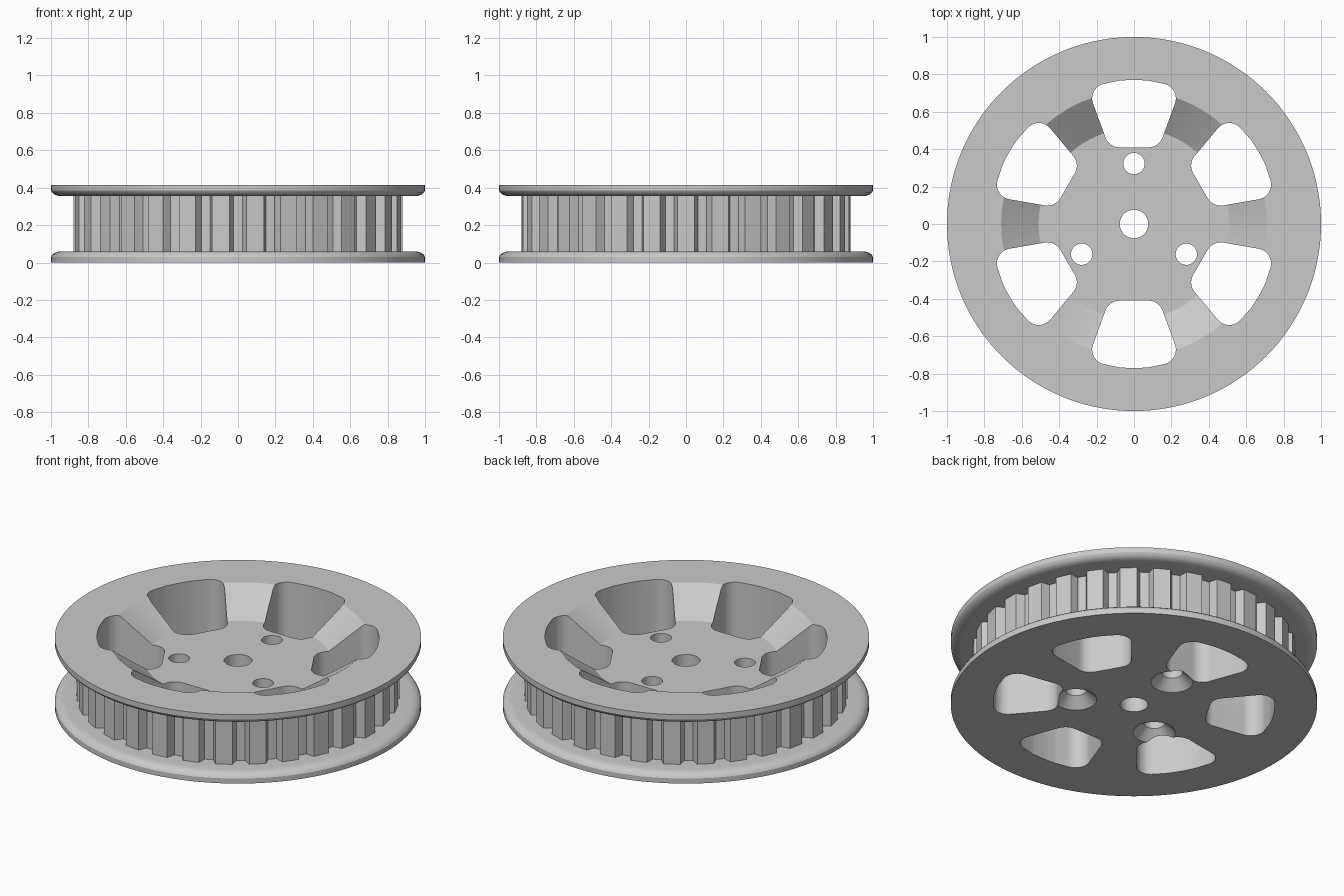
import bpy, bmesh
from math import radians, cos, sin, pi, tan
from mathutils import Vector, Matrix

cube = bpy.data.objects.get("Cube")
if cube:
    bpy.data.objects.remove(cube)

HEIGHT, FLANGE, FLOOR = 0.415, 0.06, 0.276
TEETH, TIP_R, ROOT_R, AXLE_R = 30, 0.88, 0.832, 0.076

metal = bpy.data.materials.new("grey metal")
metal.use_nodes = True
GREY = (0.59, 0.59, 0.59, 1)
metal.diffuse_color = GREY
metal.node_tree.nodes["Principled BSDF"].inputs["Base Color"].default_value = GREY


def make_object(name, bm):
    bmesh.ops.recalc_face_normals(bm, faces=bm.faces)
    mesh = bpy.data.meshes.new(name)
    bm.to_mesh(mesh)
    bm.free()
    mesh.materials.append(metal)
    ob = bpy.data.objects.new(name, mesh)
    bpy.context.collection.objects.link(ob)
    return ob


def lathe_ring(name, profile, steps):
    """Turn a closed (radius, z) profile around the z axis."""
    bm = bmesh.new()
    rings = []
    for i in range(steps):
        a = 2 * pi * i / steps
        rings.append([bm.verts.new((r * cos(a), r * sin(a), z)) for r, z in profile])
    for i in range(steps):
        here, there = rings[i - 1], rings[i]
        for j in range(len(profile)):
            bm.faces.new((here[j - 1], there[j - 1], there[j], here[j]))
    return make_object(name, bm)


def add_prism(bm, outline, z0, z1, angle):
    """Build an upright prism on a flat outline, turned about the z axis."""
    turn = Matrix.Rotation(angle, 3, "Z")
    low, high = [[bm.verts.new(turn @ Vector((x, y, z))) for x, y in outline]
                 for z in (z0, z1)]
    bm.faces.new(low[::-1])
    bm.faces.new(high)
    for j in range(len(outline)):
        bm.faces.new((low[j - 1], low[j], high[j], high[j - 1]))


def fillet(prev, corner, nxt, radius, steps=10):
    """Points of a round corner."""
    corner = Vector(corner)
    a = (Vector(prev) - corner).normalized()
    b = (Vector(nxt) - corner).normalized()
    half = a.angle(b) / 2
    middle = (a + b).normalized()
    centre = corner + middle * radius / sin(half)
    side = (a - b).normalized()
    sweep = pi / 2 - half
    points = []
    for i in range(steps + 1):
        t = sweep * (1 - 2 * i / steps)
        points.append(centre + (side * sin(t) - middle * cos(t)) * radius)
    return points


def cut(target, cutter):
    mod = target.modifiers.new("cut", "BOOLEAN")
    mod.object = cutter
    mod.operation = "DIFFERENCE"
    mod.solver = "EXACT"
    bpy.context.view_layer.objects.active = target
    bpy.ops.object.modifier_apply(modifier=mod.name)
    bpy.data.objects.remove(cutter)


def cut_cone(target, x, y, r0, r1, z0, z1):
    bm = bmesh.new()
    bmesh.ops.create_cone(bm, cap_ends=True, segments=48, radius1=r0, radius2=r1,
                          depth=z1 - z0,
                          matrix=Matrix.Translation((x, y, (z0 + z1) / 2)))
    cut(target, make_object("hole_cutter", bm))


# Wheel body: two rounded flanges, core, conical dish and axle hole
flange = [(1, 0), (1, 0.03), (0.993, 0.042), (0.98, 0.052), (0.962, 0.058), (0.94, FLANGE)]
upper = [(r, HEIGHT - z) for r, z in reversed(flange)]
wheel = lathe_ring("wheel_body", [(AXLE_R, 0)] + flange
                   + [(ROOT_R, FLANGE), (ROOT_R, HEIGHT - FLANGE)] + upper
                   + [(0.71, HEIGHT), (0.51, FLOOR), (AXLE_R, FLOOR)], 144)

# Six rounded windows
right_side = [(0.133, 0.41), (0.25, 0.728), (0.1, 0.764)]
inner, outer, arc = right_side
inner_left, outer_left, arc_left = [(-x, y) for x, y in right_side]
window = (fillet(inner_left, inner, outer, 0.08) + fillet(inner, outer, arc, 0.08)
          + [(0.77 * sin(radians(a)), 0.77 * cos(radians(a))) for a in (6, 3, 0, -3, -6)]
          + fillet(arc_left, outer_left, inner_left, 0.08)
          + fillet(outer_left, inner_left, inner, 0.08))
for i in range(6):
    bm = bmesh.new()
    add_prism(bm, window, -0.1, 0.6, i * pi / 3)
    cut(wheel, make_object("window_cutter", bm))

# Three bolt holes, countersunk from below
for i in range(3):
    a = pi / 2 + i * 2 * pi / 3
    x, y = 0.323 * cos(a), 0.323 * sin(a)
    cut_cone(wheel, x, y, 0.057, 0.057, -0.1, 0.6)
    cut_cone(wheel, x, y, 0.135, 0.055, -0.02, 0.06)

# Belt teeth between the flanges
bm = bmesh.new()
tooth = [(0.8, -0.064), (ROOT_R - 0.002, -0.063), (TIP_R, -0.046),
         (TIP_R, 0.046), (ROOT_R - 0.002, 0.063), (0.8, 0.064)]
for i in range(TEETH):
    add_prism(bm, tooth, FLANGE - 0.01, HEIGHT - FLANGE + 0.01, i * 2 * pi / TEETH)
make_object("belt_teeth", bm)

# Smooth the round surfaces, keep the edges sharp
bpy.ops.object.select_all(action="DESELECT")
wheel.select_set(True)
bpy.context.view_layer.objects.active = wheel
bpy.ops.object.shade_smooth_by_angle(angle=radians(28))
